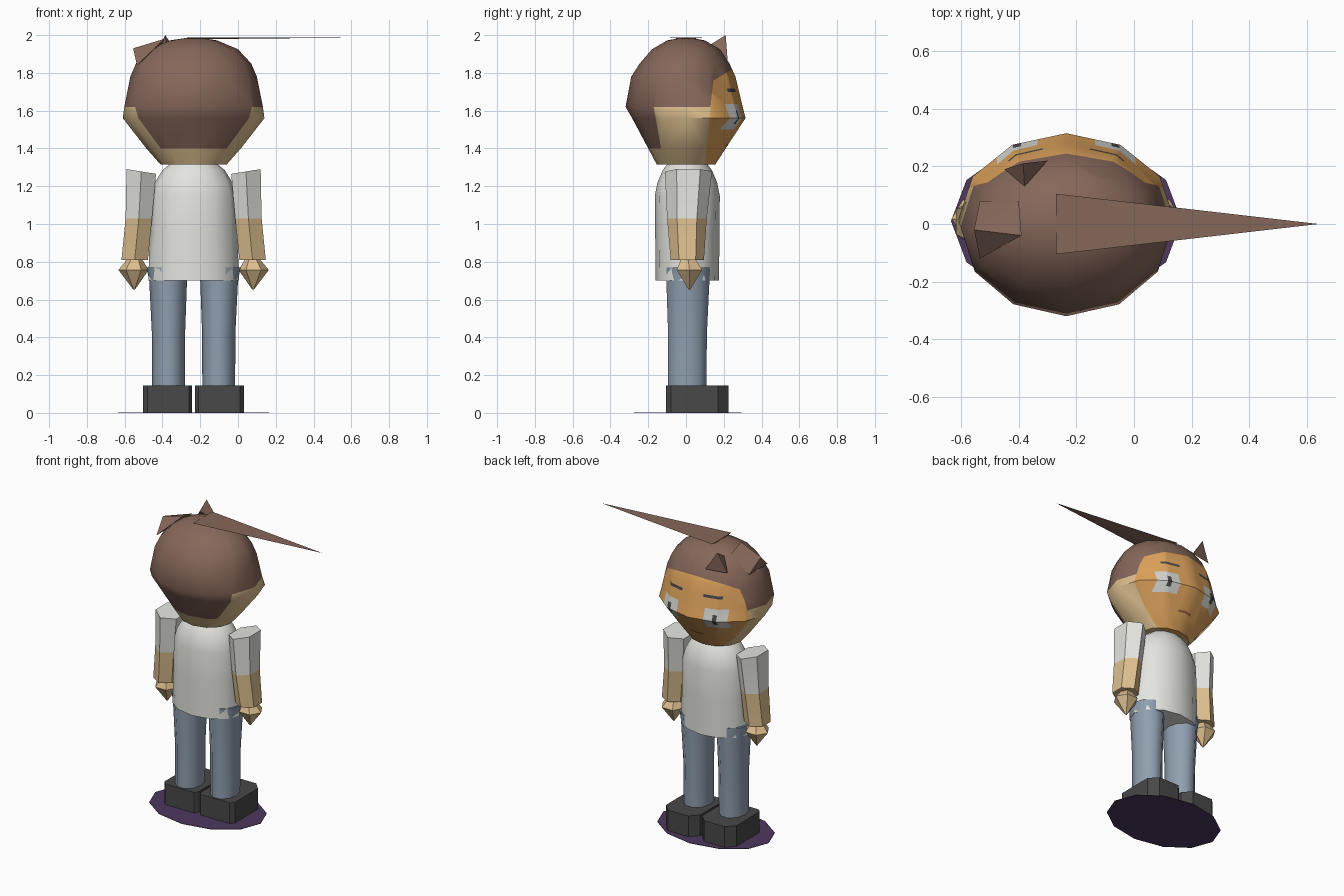
import bpy, bmesh, math
from mathutils import Vector

if "Cube" in bpy.data.objects:
    bpy.data.objects.remove(bpy.data.objects["Cube"])

CX = -0.235  # body axis


def mat(name, r, g, b):
    m = bpy.data.materials.new(name)
    lin = lambda c: (c / 255 / 12.92) if c < 10 else ((c / 255 + 0.055) / 1.055) ** 2.4
    m.diffuse_color = (lin(r), lin(g), lin(b), 1)
    m.use_nodes = True
    m.node_tree.nodes["Principled BSDF"].inputs["Base Color"].default_value = m.diffuse_color
    return m


HAIR = mat("hair brown", 134, 103, 90)
SKIN = mat("light skin", 222, 192, 144)
FACE = mat("orange skin", 222, 163, 92)
WHITE = mat("shirt white", 228, 228, 223)
EYE = mat("eye grey", 212, 212, 208)
DARK = mat("shoe charcoal", 72, 72, 72)
BLUE = mat("trouser blue", 144, 159, 175)
PURPLE = mat("base purple", 78, 56, 94)
LIP = mat("lip brown", 150, 95, 60)


def finish(bm, name, mats, smooth=None):
    bmesh.ops.recalc_face_normals(bm, faces=bm.faces)
    me = bpy.data.meshes.new(name)
    bm.to_mesh(me)
    bm.free()
    ob = bpy.data.objects.new(name, me)
    bpy.context.collection.objects.link(ob)
    for m in mats:
        me.materials.append(m)
    if smooth:
        bpy.ops.object.select_all(action='DESELECT')
        ob.select_set(True)
        bpy.context.view_layer.objects.active = ob
        bpy.ops.object.shade_smooth_by_angle(angle=math.radians(smooth))
    return ob


def loft(rings, n, turn=0.0):
    """Closed skin through elliptical rings (z, cx, cy, rx, ry, slope)."""
    bm = bmesh.new()
    loops = []
    for z, cx, cy, rx, ry, *slope in rings:
        k = slope[0] if slope else 0
        loop = []
        for i in range(n):
            a = 2 * math.pi * i / n + turn
            dx = rx * math.cos(a)
            loop.append(bm.verts.new((cx + dx, cy + ry * math.sin(a), z + k * dx)))
        loops.append(loop)
    for a, b in zip(loops, loops[1:]):
        for i in range(n):
            j = (i + 1) % n
            bm.faces.new((a[i], a[j], b[j], b[i]))
    bm.faces.new(loops[0])
    bm.faces.new(loops[-1])
    return bm


def cut(bm, co, no, keep=lambda c: True):
    fs = [f for f in bm.faces if keep(f.calc_center_median())]
    es = {e for f in fs for e in f.edges}
    vs = {v for f in fs for v in f.verts}
    bmesh.ops.bisect_plane(bm, geom=list(vs) + list(es) + fs, dist=1e-5,
                           plane_co=co, plane_no=no)


# Head: z, half width, back depth, front depth
prof = [(1.315, .175, .155, .155), (1.40, .25, .20, .21), (1.56, .375, .285, .315),
        (1.62, .367, .32, .30), (1.78, .335, .29, .262), (1.85, .305, .245, .23),
        (1.925, .235, .18, .18), (1.972, .125, .10, .10), (1.985, .04, .03, .03)]
bm = loft([(z, CX, (f - b) / 2, rx, (f + b) / 2) for z, rx, b, f in prof], 12)
cut(bm, (0, .13, 1.62), (0, 1, -.1))                               # face edge
cut(bm, (0, -.15, 1.5), (0, 1, .18), lambda c: c.z < 1.62)         # nape hair edge
cut(bm, (0, .13, 1.75), (0, -.6, 1), lambda c: c.y > .1)           # fringe line
front = lambda c: c.y > .13 and 1.38 < c.z < 1.8
for z in (1.415, 1.427, 1.50, 1.53, 1.60, 1.635, 1.70, 1.718):
    cut(bm, (0, 0, z), (0, 0, 1), front)
for x in (.05, .08, .10, .157, .185, .20, .24):
    for s in (-1, 1):
        cut(bm, (CX + s * x, 0, 0), (1, 0, 0), front)


def head_index(c):
    x, y, z = abs(c.x - CX), c.y, c.z
    if y > .13 + .1 * (z - 1.62):
        if z > 1.75 + .6 * (y - .13):
            return 0
        if .157 < x < .185 and 1.53 < z < 1.60:
            return 4
        if .10 < x < .24 and 1.50 < z < 1.635:
            return 3
        if .08 < x < .20 and 1.70 < z < 1.718:
            return 4
        if x < .05 and 1.415 < z < 1.427:
            return 5
        return 2
    if z > 1.62 or (z > 1.40 and y < -.15 - .18 * (z - 1.5)):
        return 0
    return 1


for f in bm.faces:
    f.material_index = head_index(f.calc_center_median())
finish(bm, "head", [HAIR, SKIN, FACE, EYE, DARK, LIP], 40)


# Hair tufts and the long flat lock
def spike(name, pts):
    b = bmesh.new()
    for p in pts:
        b.verts.new(p)
    bmesh.ops.convex_hull(b, input=b.verts)
    finish(b, name, [HAIR])


spike("front_tuft", [(-.385, .21, 2.0), (-.45, .19, 1.87), (-.30, .22, 1.87), (-.38, .13, 1.95)])
spike("side_tuft", [(-.555, -.02, 1.93), (-.535, .08, 1.84), (-.535, -.12, 1.84),
                    (-.39, -.04, 1.98), (-.40, .08, 1.95)])
spike("long_lock", [(.64, 0, 1.987), (-.27, .105, 1.988), (-.27, -.105, 1.988),
                    (-.27, 0, 1.978)])

# Shirt body
torso = [(.70, .24, .168), (.95, .232, .17), (1.15, .225, .172), (1.22, .205, .158),
         (1.285, .165, .13), (1.325, .115, .10)]
finish(loft([(z, CX, .007, rx, ry) for z, rx, ry in torso], 12), "shirt", [WHITE], 40)

for s, side in ((-1, "left"), (1, "right")):
    X = lambda d: CX + s * d
    # Arm: sleeve above, bare forearm below
    k = 1 / math.cos(math.pi / 6)
    bm = loft([(.81, X(.312), .007, .07 * k, .088), (1.03, X(.29), .005, .07 * k, .105),
               (1.278, X(.277), .013, .078 * k, .125, s * .16)], 6, math.pi / 6)
    for f in bm.faces:
        f.material_index = 1 if f.calc_center_median().z < 1.03 else 0
    finish(bm, side + "_arm", [WHITE, SKIN], 35)
    # Hand
    finish(loft([(.652, X(.315), .018, .004, .004), (.757, X(.318), .018, .08, .078),
                 (.812, X(.312), .012, .04, .045)], 6), side + "_hand", [SKIN], 35)
    # Leg
    finish(loft([(.13, X(.133), .006, .087, .107), (.42, X(.133), .008, .088, .108),
                 (.70, X(.135), .01, .10, .12), (.77, X(.137), .01, .112, .12)], 10),
           side + "_leg", [BLUE], 45)
    # Shoe: chamfered block
    bm = bmesh.new()
    out = [(.025, -.105), (.245, -.105), (.267, -.08), (.267, .17), (.215, .225),
           (.06, .225), (.008, .17), (.008, -.08)]
    base = bm.faces.new([bm.verts.new((X(x), y, .003)) for x, y in out])
    ext = bmesh.ops.extrude_face_region(bm, geom=[base])["geom"]
    bmesh.ops.translate(bm, vec=Vector((0, 0, .142)),
                        verts=[g for g in ext if isinstance(g, bmesh.types.BMVert)])
    finish(bm, side + "_shoe", [DARK])

# Ground disc
finish(loft([(0, CX, .01, .40, .285), (.003, CX, .01, .40, .285)], 12), "base_disc", [PURPLE])
